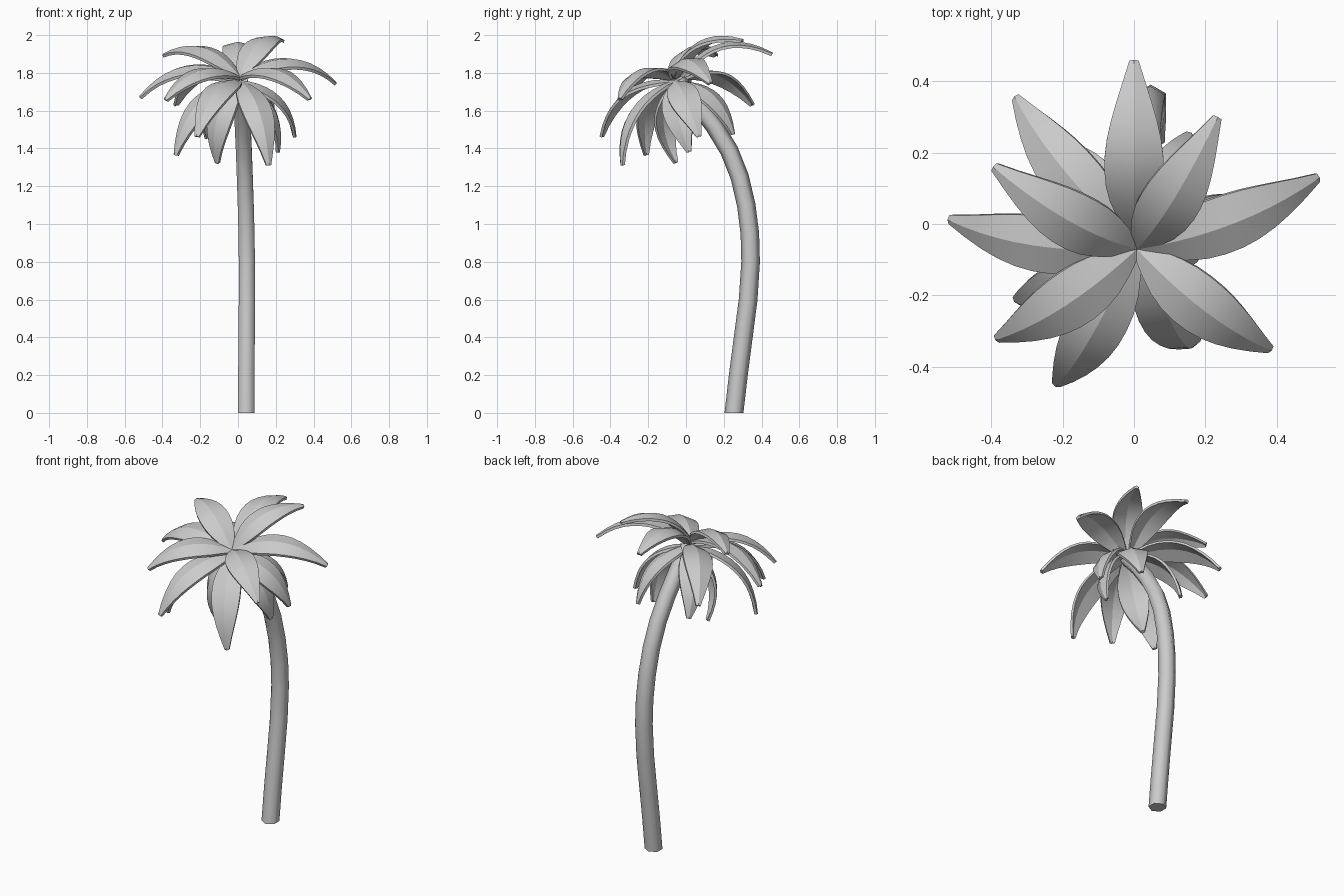
import bpy, bmesh, math
from mathutils import Vector

if "Cube" in bpy.data.objects:
    bpy.data.objects.remove(bpy.data.objects["Cube"])


def loft(name, rings, angle):
    """Skin a list of closed rings, cap both ends, smooth below the angle."""
    bm = bmesh.new()
    rows = [[bm.verts.new(p) for p in ring] for ring in rings]
    n = len(rows[0])
    for a, b in zip(rows, rows[1:]):
        for i in range(n):
            j = (i + 1) % n
            bm.faces.new((a[i], a[j], b[j], b[i]))
    bm.faces.new(rows[0])
    bm.faces.new(rows[-1])
    bmesh.ops.recalc_face_normals(bm, faces=bm.faces)
    mesh = bpy.data.meshes.new(name)
    bm.to_mesh(mesh)
    bm.free()
    obj = bpy.data.objects.new(name, mesh)
    bpy.context.collection.objects.link(obj)
    bpy.ops.object.select_all(action='DESELECT')
    obj.select_set(True)
    bpy.context.view_layer.objects.active = obj
    bpy.ops.object.shade_smooth_by_angle(angle=math.radians(angle))
    return obj


# Trunk: six-sided tube following a leaning arc
path = [Vector(p) for p in (
    (.043, .254, 0), (.044, .277, .2), (.046, .303, .4), (.047, .329, .6),
    (.047, .342, .8), (.045, .338, .95), (.041, .319, 1.1), (.036, .284, 1.25),
    (.031, .228, 1.39), (.025, .149, 1.52), (.018, .05, 1.65), (.01, -.045, 1.75))]
rings = []
for k, p in enumerate(path):
    t = (path[min(k + 1, len(path) - 1)] - path[max(k - 1, 0)]).normalized()
    if k == 0:
        t = Vector((0, 0, 1))
    side = Vector((1, 0, 0))
    out = t.cross(side).normalized()
    r = .05 - .002 * k / (len(path) - 1)
    rings.append([p + r * (math.cos(i * math.pi / 3) * out + math.sin(i * math.pi / 3) * side)
                  for i in range(6)])
loft("trunk", rings, 65)

# Fronds: arched, softly ridged blades from the crown to each tip
WIDTHS = (.018, .046, .067, .079, .083, .082, .076, .065, .05, .032, .013)
LEAN = Vector((0, -.3, .95))
THICK = .015


def frond(name, tip, base, sag=.2):
    base, tip = Vector(base), Vector(tip)
    chord = tip - base
    d = chord.normalized()
    bulge = (LEAN - LEAN.dot(d) * d).normalized()
    side = d.cross(bulge)
    ctrl = (base + tip) / 2 + bulge * 2 * sag * chord.length
    rings = []
    for k, w in enumerate(WIDTHS):
        t = k / (len(WIDTHS) - 1)
        p = (1 - t) ** 2 * base + 2 * t * (1 - t) * ctrl + t * t * tip
        tan = ((1 - t) * (ctrl - base) + t * (tip - ctrl)).normalized()
        up = side.cross(tan).normalized()
        edge = p - up * w * .23
        ring = [edge - side * w, p + up * .002, edge + side * w]
        rings.append(ring + [q - up * THICK for q in reversed(ring)])
    loft(name, rings, 21)


upper = [(0, .46, 1.905), (.235, .30, 1.978), (.52, .13, 1.75), (.385, -.355, 1.665),
         (-.522, .012, 1.675), (-.395, .16, 1.90), (-.388, -.325, 1.66)]
lower = [(-.335, .357, 1.635), (-.22, -.455, 1.465), (.165, -.345, 1.31),
         (-.335, -.217, 1.365), (-.115, -.06, 1.32), (.308, .07, 1.463),
         (.22, .015, 1.38), (.16, .255, 1.475), (-.17, .215, 1.455)]
for i, tip in enumerate(upper):
    back = i == 0
    frond(f"upper_frond_{i + 1}", tip,
          base=(0, -.03, 1.785) if back else (.008, -.07, 1.78), sag=.225 if back else .205)
for i, tip in enumerate(lower):
    frond(f"lower_frond_{i + 1}", tip, base=(.008, -.06, 1.76))
